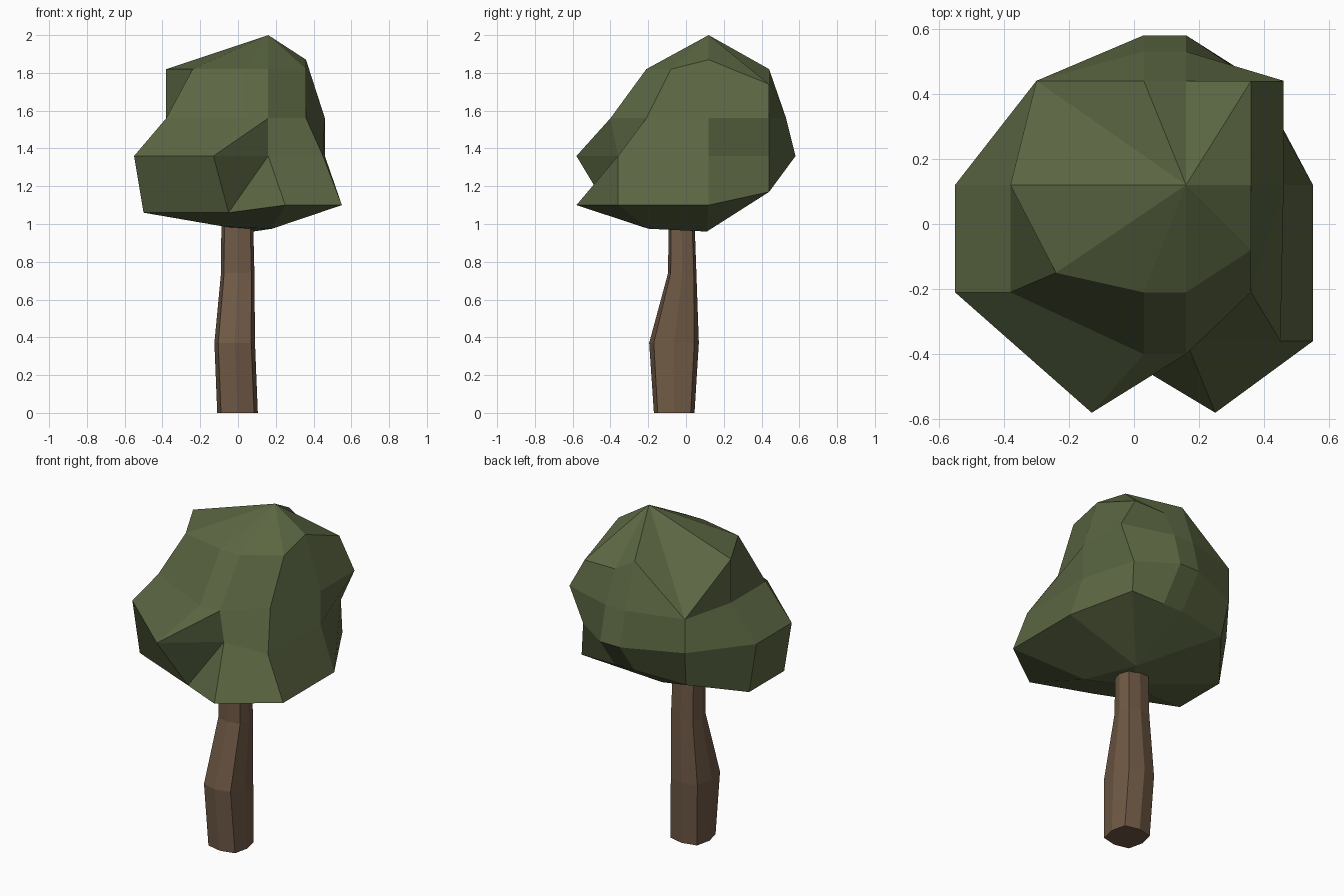
import bpy, bmesh, math

if "Cube" in bpy.data.objects:
    bpy.data.objects.remove(bpy.data.objects["Cube"])


def loft(name, rings, color, apex=None, split=()):
    """Skin equal-length rings from bottom to top, then close both ends.
    Corners at the same place share one vertex, so rings may pinch together."""
    bm = bmesh.new()
    verts = {}

    def vert(p):
        key = tuple(round(v, 4) for v in p)
        if key not in verts:
            verts[key] = bm.verts.new(p)
        return verts[key]

    def face(*corners):
        unique = list(dict.fromkeys(corners))
        if len(unique) > 2:
            bm.faces.new(unique)

    loops = [[vert(p) for p in r] for r in rings]
    n = len(loops[0])
    for k, (lo, hi) in enumerate(zip(loops, loops[1:])):
        for i in range(n):
            j = (i + 1) % n
            if (k, i) in split:
                face(lo[i], lo[j], hi[j])
                face(lo[i], hi[j], hi[i])
            else:
                face(lo[i], lo[j], hi[j], hi[i])
    face(*loops[0][::-1])
    if apex:
        tip = vert(apex)
        for i in range(n):
            face(loops[-1][i], loops[-1][(i + 1) % n], tip)
    else:
        face(*loops[-1])
    bmesh.ops.recalc_face_normals(bm, faces=bm.faces)
    mesh = bpy.data.meshes.new(name)
    bm.to_mesh(mesh)
    bm.free()
    obj = bpy.data.objects.new(name, mesh)
    bpy.context.collection.objects.link(obj)
    mat = bpy.data.materials.new(name + "_color")
    mat.diffuse_color = color
    mat.use_nodes = True
    mat.node_tree.nodes["Principled BSDF"].inputs["Base Color"].default_value = mat.diffuse_color
    mesh.materials.append(mat)
    return obj


def flat(z, points):
    return [(x, y, z) for x, y in points]


# Trunk: bent eight-sided column, each section as z, x range, y range
def section(z, x0, x1, y0, y1):
    points = []
    for i in range(8):
        r = 1.15 if i % 2 else 1.0  # fuller diagonal corners
        points.append(((x0 + x1) / 2 + r * (x1 - x0) / 2 * math.cos(i * math.pi / 4),
                       (y0 + y1) / 2 + r * (y1 - y0) / 2 * math.sin(i * math.pi / 4), z))
    return points


loft("trunk", [section(0, -0.11, 0.105, -0.17, 0.045),
               section(0.37, -0.125, 0.09, -0.195, 0.068),
               section(0.74, -0.09, 0.087, -0.095, 0.055),
               section(1.02, -0.088, 0.08, -0.092, 0.045)],
     (0.16, 0.1, 0.06, 1))

# Crown: irregular ten-sided rings, counterclockwise from the front
a, b, c = (0.18, -0.20, 0.975), (0.08, 0.11, 0.96), (-0.06, -0.10, 0.985)
underside = [c, a, a, b, b, b, b, b, c, c]
skirt = [(-0.05, -0.40, 1.06), (0.25, -0.58, 1.10), (0.55, -0.36, 1.10),
         (0.55, 0.12, 1.10), (0.38, 0.44, 1.17), (0.16, 0.44, 1.17),
         (0.03, 0.44, 1.17), (-0.28, 0.40, 1.15), (-0.50, 0.12, 1.06),
         (-0.50, -0.21, 1.06)]
bulge = flat(1.36, [(-0.13, -0.58), (0.16, -0.36), (0.45, -0.36), (0.46, 0.12),
                    (0.37, 0.44), (0.16, 0.58), (0.03, 0.58), (-0.30, 0.44),
                    (-0.55, 0.12), (-0.55, -0.21)])
shoulder = flat(1.56, [(0.03, -0.40), (0.16, -0.40), (0.36, -0.21), (0.46, 0.12),
                       (0.46, 0.44), (0.16, 0.53), (0.03, 0.53), (-0.30, 0.44),
                       (-0.38, 0.12), (-0.38, -0.21)])
top = [(0.03, -0.21, 1.82), (0.16, -0.21, 1.82), (0.36, -0.08, 1.82),
       (0.36, 0.12, 1.87), (0.36, 0.44, 1.74), (0.16, 0.44, 1.74),
       (0.03, 0.44, 1.82), (-0.30, 0.44, 1.56), (-0.38, 0.12, 1.82),
       (-0.24, -0.15, 1.82)]
loft("crown", [underside, skirt, bulge, shoulder, top],
     (0.105, 0.135, 0.055, 1), apex=(0.16, 0.12, 2.0), split={(1, 0), (2, 0)})
